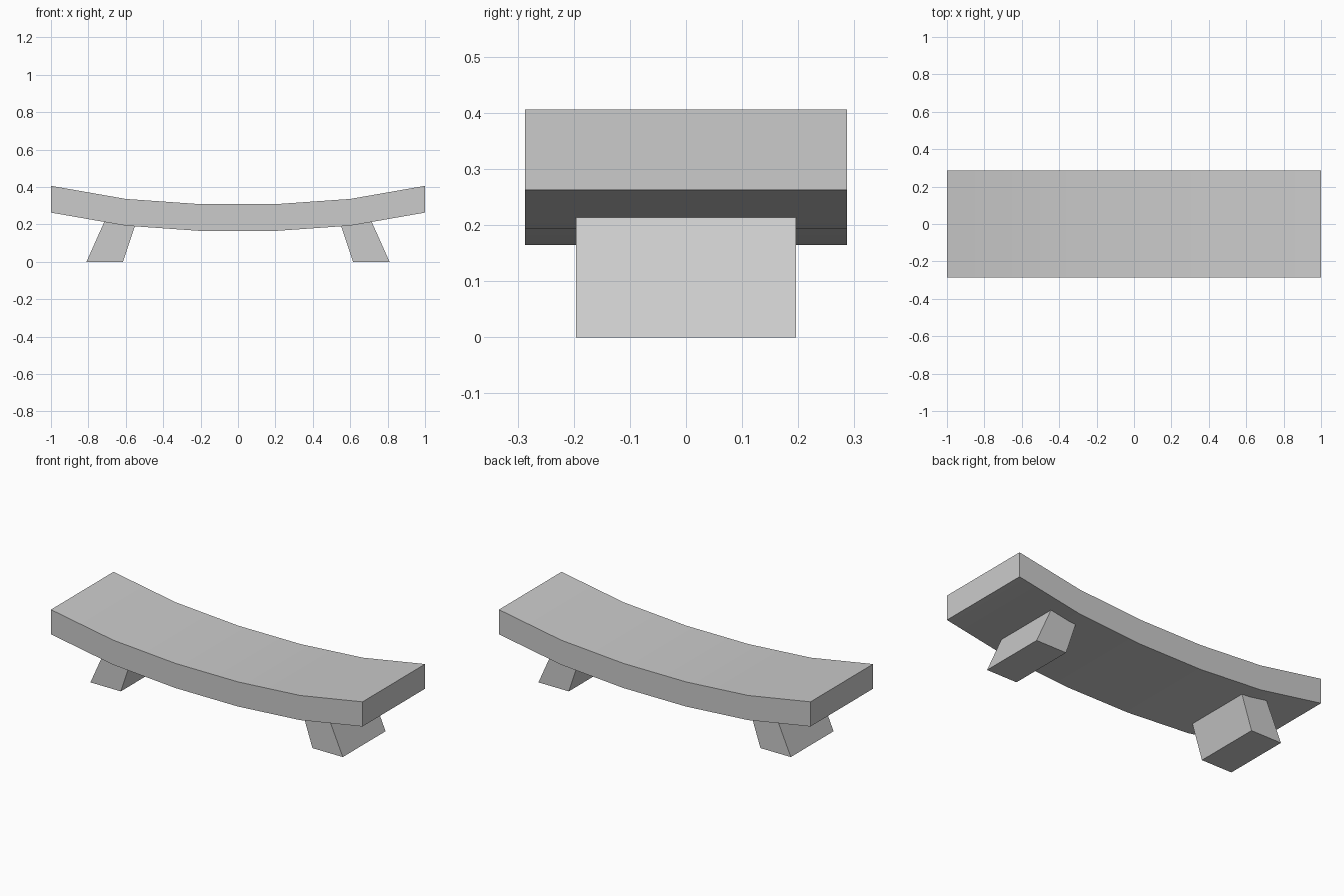
import bpy
import bmesh

cube = bpy.data.objects.get("Cube")
if cube:
    bpy.data.objects.remove(cube, do_unlink=True)

grey = bpy.data.materials.new("plain grey")
grey.use_nodes = True
colour = (0.6, 0.6, 0.6, 1)
grey.diffuse_color = colour
grey.node_tree.nodes["Principled BSDF"].inputs["Base Color"].default_value = colour


def extrude_profile(name, profile, half_depth):
    """Extrude an x-z outline symmetrically along y."""
    bm = bmesh.new()
    face = bm.faces.new([bm.verts.new((x, -half_depth, z)) for x, z in profile])
    new = bmesh.ops.extrude_face_region(bm, geom=[face])["geom"]
    verts = [g for g in new if isinstance(g, bmesh.types.BMVert)]
    bmesh.ops.translate(bm, verts=verts, vec=(0, 2 * half_depth, 0))
    bmesh.ops.recalc_face_normals(bm, faces=bm.faces)
    mesh = bpy.data.meshes.new(name)
    bm.to_mesh(mesh)
    bm.free()
    mesh.materials.append(grey)
    obj = bpy.data.objects.new(name, mesh)
    bpy.context.collection.objects.link(obj)
    return obj


# Curved seat slab, with a softly shaded sweep and sharp edges
thickness = 0.143
half = [(0.2, 0.308), (0.6, 0.336), (1.0, 0.406)]
top = [(-x, z) for x, z in reversed(half)] + half
bottom = [(x, z - thickness) for x, z in reversed(top)]
seat = extrude_profile("seat", top + bottom, 0.287)
bpy.ops.object.select_all(action="DESELECT")
seat.select_set(True)
bpy.context.view_layer.objects.active = seat
bpy.ops.object.shade_smooth_by_angle()

# Splayed, slightly tapered legs set into the underside of the seat
leg = [(0.615, 0), (0.81, 0), (0.701, 0.245), (0.533, 0.245)]
for name, side in (("left_leg", 1), ("right_leg", -1)):
    extrude_profile(name, [(side * x, z) for x, z in leg], 0.196)
